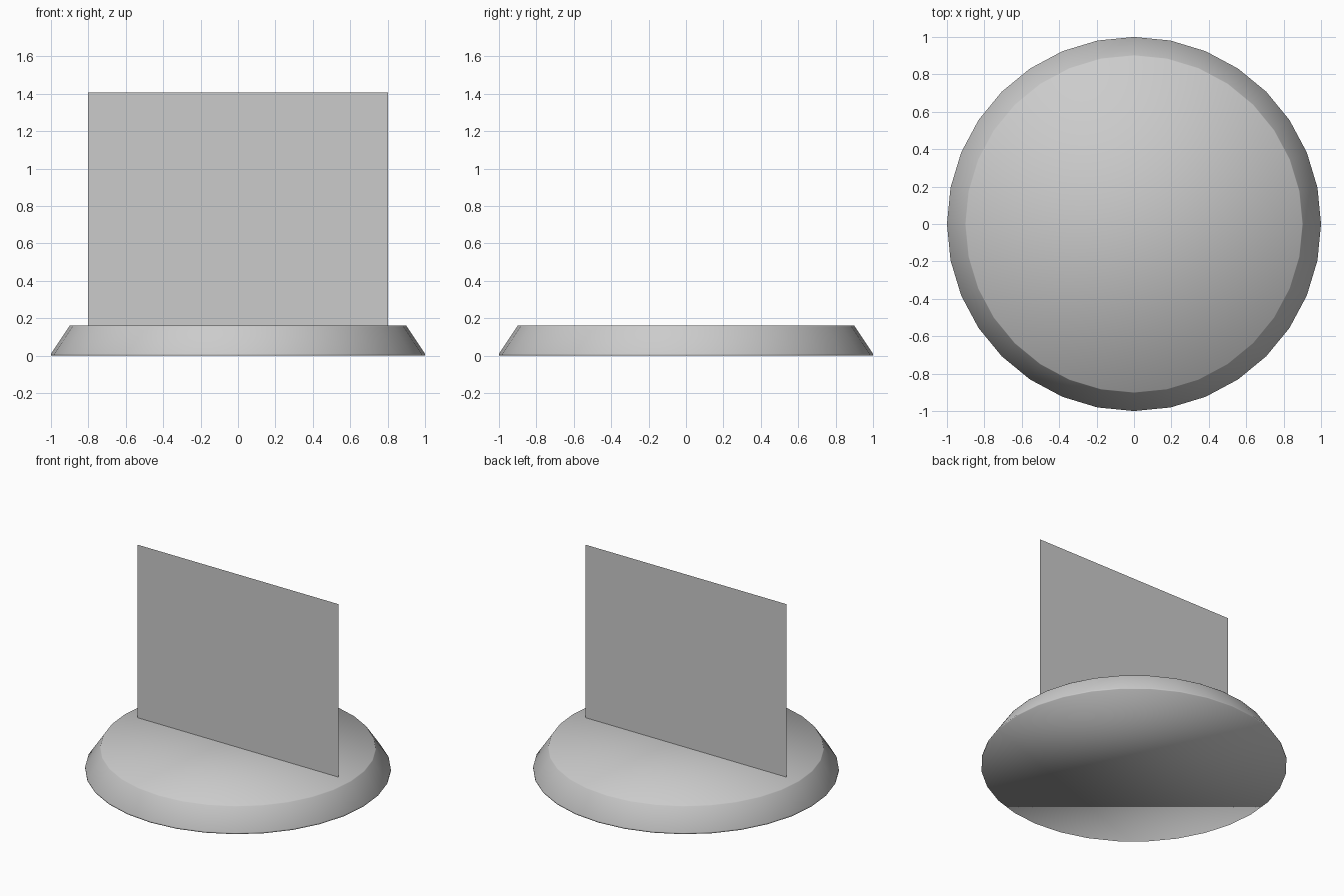
import bpy, bmesh, math

if "Cube" in bpy.data.objects:
    bpy.data.objects.remove(bpy.data.objects["Cube"])

SIDES = 32


def make_object(name, bm, smooth):
    for f in bm.faces:
        f.smooth = smooth
    mesh = bpy.data.meshes.new(name)
    bm.to_mesh(mesh)
    bm.free()
    obj = bpy.data.objects.new(name, mesh)
    bpy.context.collection.objects.link(obj)
    return obj


# Round base: (radius, height) profile with a thin foot lip and tapered wall
profile = [(1.0, 0.0), (1.0, 0.01), (0.903, 0.155), (0.9, 0.16)]
bm = bmesh.new()
rings = []
for r, z in profile:
    rings.append([bm.verts.new((r * math.cos(2 * math.pi * i / SIDES),
                                r * math.sin(2 * math.pi * i / SIDES), z))
                  for i in range(SIDES)])
for low, high in zip(rings, rings[1:]):
    for i in range(SIDES):
        j = (i + 1) % SIDES
        bm.faces.new((low[i], low[j], high[j], high[i]))
bm.faces.new(rings[0][::-1])
bm.faces.new(rings[-1])
make_object("round_base", bm, True)

# Upright flat panel standing on the base, facing front
bm = bmesh.new()
corners = [(-0.803, 0.155), (0.803, 0.155), (0.803, 1.408), (-0.803, 1.408)]
bm.faces.new([bm.verts.new((x, 0, z)) for x, z in corners])
make_object("standing_panel", bm, False)
